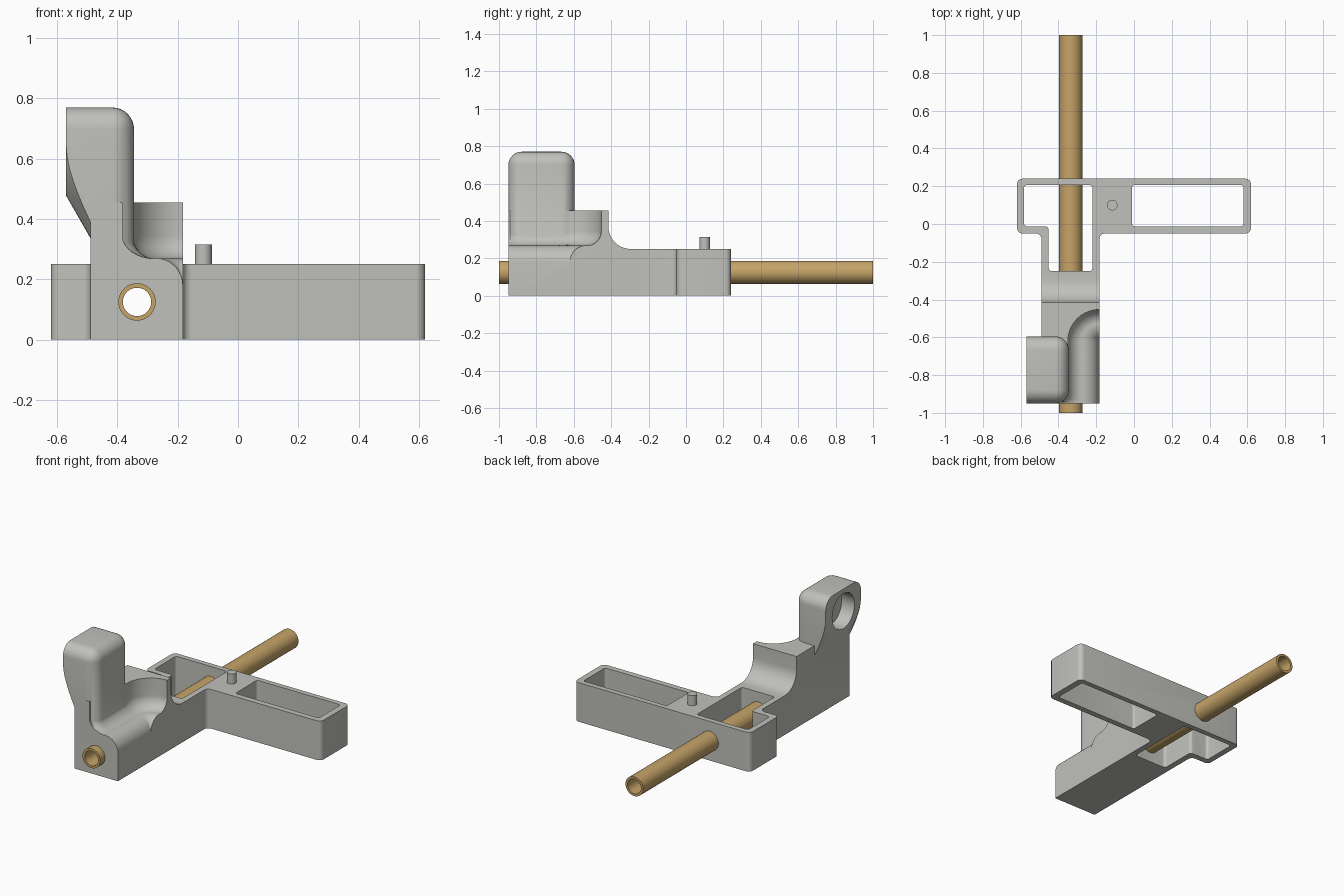
import bpy, bmesh, math
from mathutils import Vector

if "Cube" in bpy.data.objects:
    bpy.data.objects.remove(bpy.data.objects["Cube"])


def material(name, rgb):
    m = bpy.data.materials.new(name)
    m.diffuse_color = (*rgb, 1)
    m.use_nodes = True
    m.node_tree.nodes["Principled BSDF"].inputs["Base Color"].default_value = m.diffuse_color
    return m


GREY = material("light_grey", (0.53, 0.53, 0.50))
BRASS = material("brass", (0.56, 0.37, 0.14))


def finish(bm, name, mat=GREY):
    bmesh.ops.recalc_face_normals(bm, faces=bm.faces[:])
    me = bpy.data.meshes.new(name)
    bm.to_mesh(me)
    bm.free()
    me.materials.append(mat)
    ob = bpy.data.objects.new(name, me)
    bpy.context.collection.objects.link(ob)
    return ob


def loft(name, rows, mat=GREY):
    """Solid skin through equal-length closed rings."""
    bm = bmesh.new()
    vs = [[bm.verts.new(p) for p in row] for row in rows]
    n = len(rows[0])
    for a, b in zip(vs, vs[1:]):
        for i in range(n):
            bm.faces.new((a[i], a[(i + 1) % n], b[(i + 1) % n], b[i]))
    bm.faces.new(vs[0])
    bm.faces.new(vs[-1])
    return finish(bm, name, mat)


def arc(cx, cy, r, a0, a1, n=10):
    return [(cx + r * math.cos(math.radians(a0 + (a1 - a0) * i / n)),
             cy + r * math.sin(math.radians(a0 + (a1 - a0) * i / n))) for i in range(n + 1)]


def rounded(pts, r, n=6):
    """Round every right-angled corner of a polygon."""
    out = []
    for i, p in enumerate(pts):
        p = Vector(p)
        a = (Vector(pts[i - 1]) - p).normalized() * r
        b = (Vector(pts[(i + 1) % len(pts)]) - p).normalized() * r
        for k in range(n + 1):
            t = math.pi / 2 * k / n
            out.append(tuple(p + a + b - b * math.cos(t) - a * math.sin(t)))
    return out


def prism_z(name, pts, z0, z1, mat=GREY):
    return loft(name, [[(x, y, z) for x, y in pts] for z in (z0, z1)], mat)


def rod(name, axis, centre, r, a, b, mat=GREY, n=48):
    ring = [(r * math.cos(2 * math.pi * i / n), r * math.sin(2 * math.pi * i / n)) for i in range(n)]
    place = {'x': lambda u, v, t: (t, centre[0] + u, centre[1] + v),
             'y': lambda u, v, t: (centre[0] + u, t, centre[1] + v),
             'z': lambda u, v, t: (centre[0] + u, centre[1] + v, t)}[axis]
    return loft(name, [[place(u, v, t) for u, v in ring] for t in (a, b)], mat)


def combine(ob, other, op):
    mod = ob.modifiers.new(op.lower(), 'BOOLEAN')
    mod.operation, mod.object, mod.solver = op, other, 'EXACT'
    bpy.context.view_layer.objects.active = ob
    bpy.ops.object.modifier_apply(modifier=mod.name)
    bpy.data.objects.remove(other)


# Raised arm block, with a concave ramp down to the frame
profile = [(-0.95, 0), (-0.95, 0.455), (-0.415, 0.455)]
profile += arc(-0.295, 0.37, 0.12, 180, 270) + [(-0.27, 0.25), (-0.27, 0)]
arm = loft("arm", [[(x, y, z) for y, z in profile] for x in (-0.49, -0.183)])

# Curved shoulder scoop: straight run flaring at the front, round end at the back
section = arc(0.09, 0.18, 0.09, 180, 90) + arc(0.09, 0.345, 0.077, -90, 0)[1:]
rows = []
for y in [-1, -0.95, -0.94, -0.925, -0.91, -0.895, -0.88, -0.62]:
    t = min(0.06, max(0, -0.88 - y))
    flare = 0.07 - math.sqrt(0.07 ** 2 - t * t)
    ring = [(-0.183 - r - flare * max(0, (r - 0.09) / 0.077), y, z) for r, z in section]
    rows.append([(-0.1, y, 0.18)] + ring + [(ring[-1][0], y, 0.6), (-0.1, y, 0.6)])
combine(arm, loft("scoop_run", rows), 'DIFFERENCE')

bm = bmesh.new()
verts = [bm.verts.new((-0.183 - r, -0.62, z)) for r, z in section + [(0.167, 0.6), (0, 0.6)]]
edges = [bm.edges.new(p) for p in zip(verts, verts[1:])]
bmesh.ops.spin(bm, geom=verts + edges, cent=(-0.183, -0.62, 0), axis=(0, 0, 1),
               angle=2 * math.pi, steps=64, use_merge=True)
bmesh.ops.remove_doubles(bm, verts=bm.verts[:], dist=1e-5)
combine(arm, finish(bm, "scoop_end"), 'DIFFERENCE')

# Frame: cross bar joined to the neck
outline = rounded([(-0.62, 0.24), (-0.62, -0.05), (-0.49, -0.05), (-0.49, -0.35),
                   (-0.183, -0.35), (-0.183, -0.05), (0.62, -0.05), (0.62, 0.24)], 0.03)
outline = [(x, y) if y > -0.2 else (-0.49 if x < -0.33 else -0.183, -0.35) for x, y in outline]
outline = [p for i, p in enumerate(outline) if p != outline[i - 1]]
body = prism_z("body", outline, 0, 0.25)
combine(body, arm, 'UNION')

# Tower, rounded everywhere but on its left face and its foot
X0, X1, Y0, Y1, Z0, Z1 = -0.57, -0.345, -0.95, -0.595, 0.2, 0.77
bm = bmesh.new()
bmesh.ops.create_cube(bm, size=1)
for v in bm.verts:
    v.co = (X1 if v.co.x > 0 else X0, Y1 if v.co.y > 0 else Y0, Z1 if v.co.z > 0 else Z0)
soft = [e for e in bm.edges if not all(v.co.x < X0 + 0.01 for v in e.verts)
        and not all(v.co.z < Z0 + 0.01 for v in e.verts)]
bmesh.ops.bevel(bm, geom=soft, offset=0.072, segments=8, profile=0.5, affect='EDGES')
tower = finish(bm, "tower")

# Conical underside of the tower's overhang
rows = []
for x in (-0.6, -0.3):
    R = 0.178 + 1.75 * (x - X0)
    u = arc(-0.7725, 0.655, R, 180, 360, 40)
    rows.append([(x, u[0][0], 1.2)] + [(x, y, z) for y, z in u] + [(x, u[-1][0], 1.2)])
combine(tower, loft("taper", rows), 'INTERSECT')
combine(body, tower, 'UNION')

# Blind round recess in the tower's left face
combine(body, rod("recess", 'x', (-0.7725, 0.63), 0.112, -0.7, -0.48), 'DIFFERENCE')

# Open pockets through the frame
left = rounded([(-0.583, 0.207), (-0.583, -0.013), (-0.452, -0.013), (-0.452, -0.25),
                (-0.22, -0.25), (-0.22, 0.207)], 0.018)
right = rounded([(-0.01, 0.207), (-0.01, -0.013), (0.58, -0.013), (0.58, 0.207)], 0.015)
for pts in (left, right):
    combine(body, prism_z("pocket", pts, -0.1, 0.4), 'DIFFERENCE')

# Bore that carries the tube
combine(body, rod("bore", 'y', (-0.335, 0.125), 0.056, -1.2, 1.2), 'DIFFERENCE')

# Locating pin and hollow tube
pin = rod("pin", 'z', (-0.115, 0.1), 0.028, 0.24, 0.315, n=32)
tube = rod("tube", 'y', (-0.335, 0.125), 0.062, -1, 1, BRASS)
combine(tube, rod("tube_core", 'y', (-0.335, 0.125), 0.047, -1.1, 1.1, BRASS), 'DIFFERENCE')

for ob in (body, pin, tube):
    bpy.ops.object.select_all(action='DESELECT')
    ob.select_set(True)
    bpy.context.view_layer.objects.active = ob
    bpy.ops.object.shade_smooth_by_angle(angle=math.radians(30))
